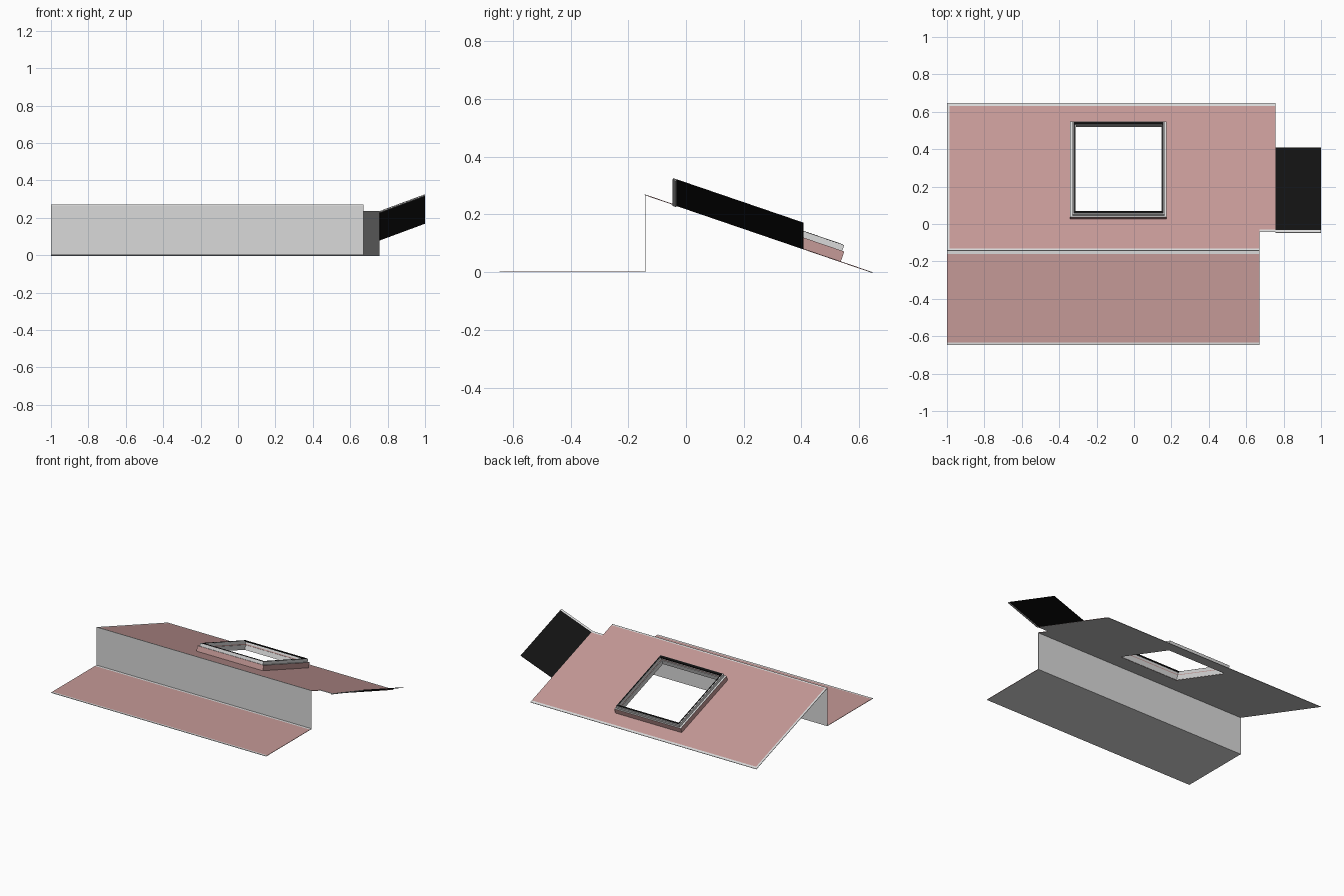
import bpy, bmesh
from math import atan2, sin, cos

if "Cube" in bpy.data.objects:
    bpy.data.objects.remove(bpy.data.objects["Cube"])


def material(name, rgb):
    m = bpy.data.materials.new(name)
    m.use_nodes = True
    m.diffuse_color = (*rgb, 1)
    m.node_tree.nodes["Principled BSDF"].inputs["Base Color"].default_value = (*rgb, 1)
    return m


PINK = material("dusty pink", (0.56, 0.32, 0.31))
WHITE = material("pale grey", (0.7, 0.7, 0.7))
BLACK = material("black", (0.006, 0.006, 0.006))

# Roof plane: ridge at the front, falling to the back
RIDGE_Y, EAVE_Y, RIDGE_Z = -0.143, 0.647, 0.27
PITCH = RIDGE_Z / (EAVE_Y - RIDGE_Y)
ANGLE = atan2(PITCH, 1)


def on_roof(x, y, h=0.0):
    z = RIDGE_Z - PITCH * (y - RIDGE_Y)
    return (x, y + h * sin(ANGLE), z + h * cos(ANGLE))


def on_ground(x, y, h=0.0):
    return (x, y, 0.003 + h)


def on_panel(x, y, h=0.0):
    x, y, z = on_roof(x, y, h)
    return (x, y, z + 0.37 * (x - 0.757))


def finish(name, bm, mats):
    mesh = bpy.data.meshes.new(name)
    bm.to_mesh(mesh)
    bm.free()
    for m in mats:
        mesh.materials.append(m)
    ob = bpy.data.objects.new(name, mesh)
    bpy.context.collection.objects.link(ob)
    return ob


def sheet(name, place, xs, ys, mats, skip, trim):
    """Thin sheet of grid cells; skip leaves cells out, trim picks the edging."""
    bm = bmesh.new()
    grid = [[bm.verts.new(place(x, y)) for x in xs] for y in ys]
    for j in range(len(ys) - 1):
        for i in range(len(xs) - 1):
            cx, cy = (xs[i] + xs[i + 1]) / 2, (ys[j] + ys[j + 1]) / 2
            if skip(cx, cy):
                continue
            f = bm.faces.new((grid[j][i], grid[j][i + 1],
                              grid[j + 1][i + 1], grid[j + 1][i]))
            f.material_index = 1 if trim(cx, cy) else 0
    loose = [v for v in bm.verts if not v.link_faces]
    bmesh.ops.delete(bm, geom=loose, context='VERTS')
    ob = finish(name, bm, mats)
    mod = ob.modifiers.new("thickness", 'SOLIDIFY')
    mod.thickness, mod.offset = 0.003, -1
    mod.material_offset = 2
    return ob


def bar(name, x0, x1, y0, y1, h0, h1, side, top):
    """Box laid on the roof slope, with its own colour on top."""
    bm = bmesh.new()
    bmesh.ops.create_cube(bm, size=1)
    bm.normal_update()
    for f in bm.faces:
        f.material_index = 1 if f.normal.z > 0.5 else 0
    for v in bm.verts:
        v.co = on_roof(x0 if v.co.x < 0 else x1, y0 if v.co.y < 0 else y1,
                       h0 if v.co.z < 0 else h1)
    return finish(name, bm, [side, top])


def ring(name, outer, inner, h0, h1, side, top):
    ox0, ox1, oy0, oy1 = outer
    ix0, ix1, iy0, iy1 = inner
    bar(name + "_left", ix1, ox1, oy0, oy1, h0, h1, side, top)
    bar(name + "_right", ox0, ix0, oy0, oy1, h0, h1, side, top)
    bar(name + "_front", ix0, ix1, oy0, iy0, h0, h1, side, top)
    bar(name + "_back", ix0, ix1, iy1, oy1, h0, h1, side, top)


HOLE = (-0.315, 0.15, 0.045, 0.523)
CURB = (-0.343, 0.173, 0.027, 0.537)
FRAME = (-0.33, 0.162, 0.034, 0.53)

# Upper sloping roof with notched front corner and skylight opening
sheet("upper_roof", on_roof,
      [-1, -0.986, HOLE[0], HOLE[1], 0.672, 0.757],
      [RIDGE_Y, -0.132, -0.043, -0.03, HOLE[2], HOLE[3], 0.63, EAVE_Y],
      [PINK, WHITE, WHITE],
      lambda x, y: (HOLE[0] < x < HOLE[1] and HOLE[2] < y < HOLE[3])
      or (x > 0.672 and y < -0.043),
      lambda x, y: x < -0.986 or y < -0.132 or y > 0.63
      or (x > 0.672 and y < -0.03))

# Lower flat roof
sheet("lower_roof", on_ground, [-1, 0.672],
      [-0.647, -0.633, -0.16, RIDGE_Y], [PINK, WHITE, WHITE],
      lambda x, y: False,
      lambda x, y: y < -0.633 or y > -0.16)

# Upright wall joining both roofs
bm = bmesh.new()
bm.faces.new([bm.verts.new(p) for p in (
    (-1, RIDGE_Y, 0), (0.672, RIDGE_Y, 0),
    (0.672, RIDGE_Y, RIDGE_Z), (-1, RIDGE_Y, RIDGE_Z))])
wall = finish("step_wall", bm, [WHITE])
wall.modifiers.new("thickness", 'SOLIDIFY').thickness = 0.002

# Raised side panel with pale front edging
sheet("side_panel", on_panel, [0.757, 1], [-0.045, -0.032, 0.408],
      [BLACK, WHITE, BLACK], lambda x, y: False, lambda x, y: y < -0.032)
sheet("side_panel_edging", lambda x, y: on_panel(x, y, -0.004), [0.757, 1],
      [-0.045, -0.032], [WHITE], lambda x, y: False, lambda x, y: False)

# Skylight: curb, inset frame, and dark seals
ring("skylight_curb", CURB, HOLE, 0, 0.036, PINK, WHITE)
ring("skylight_frame", FRAME, HOLE, 0.036, 0.056, WHITE, WHITE)
ring("skylight_lining", HOLE,
     (HOLE[0] + 0.004, HOLE[1] - 0.004, HOLE[2] + 0.004, HOLE[3] - 0.004),
     -0.002, 0.03, WHITE, WHITE)
for side, y0, y1 in (("front", 0.038, 0.052), ("back", 0.515, 0.526)):
    bar("skylight_seal_" + side, HOLE[0] - 0.008, HOLE[1] + 0.008,
        y0, y1, 0.05, 0.058, BLACK, BLACK)
for side, x in (("right", HOLE[0] - 0.008), ("left", HOLE[1] + 0.002)):
    bar("skylight_seal_" + side, x, x + 0.006,
        HOLE[2], HOLE[3], 0.05, 0.058, BLACK, BLACK)
